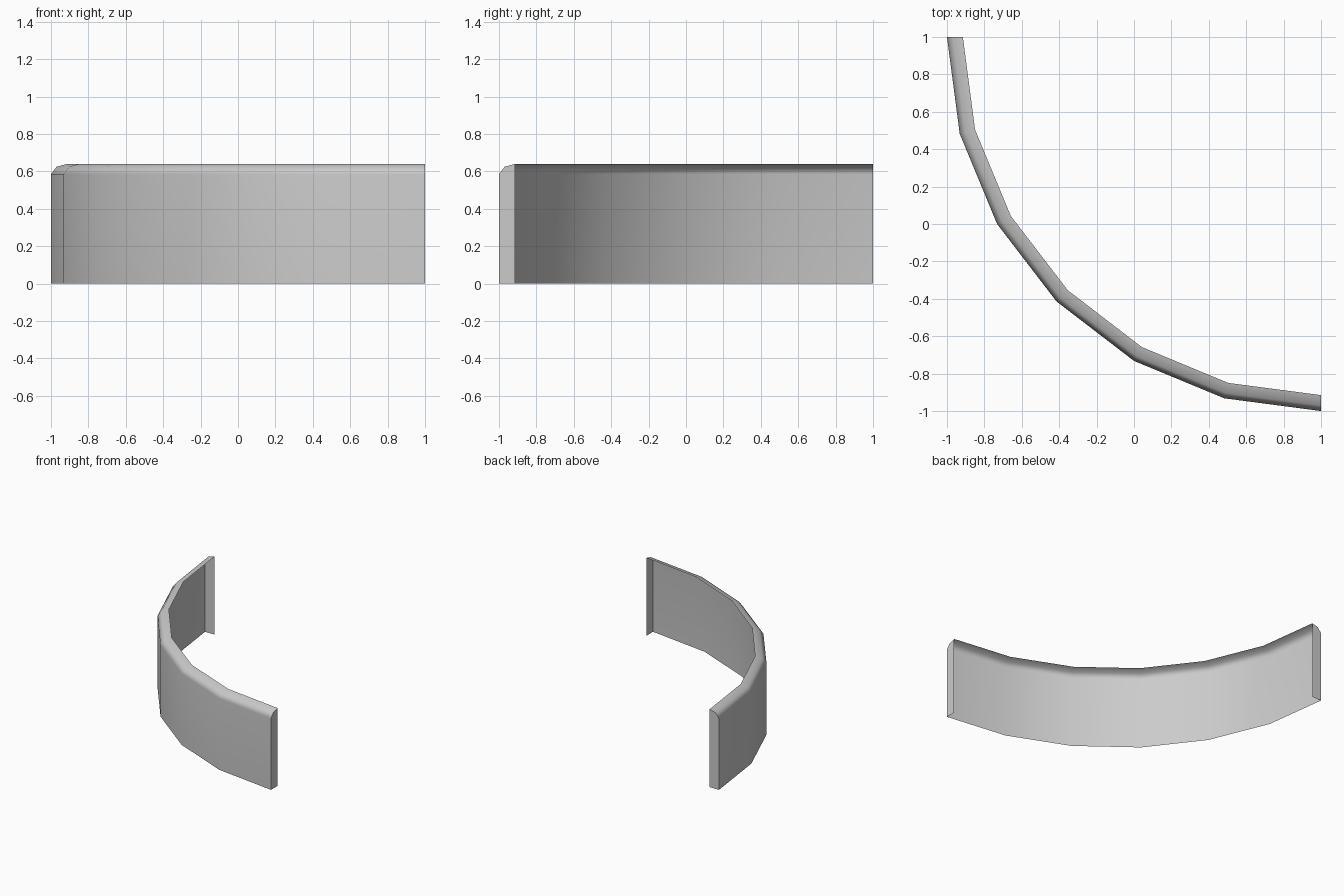
import bpy, bmesh, math

cube = bpy.data.objects.get("Cube")
if cube:
    bpy.data.objects.remove(cube, do_unlink=True)

# Plain grey finish
grey = bpy.data.materials.new("light_grey")
grey.use_nodes = True
colour = (0.6, 0.6, 0.6, 1)
grey.diffuse_color = colour
grey.node_tree.nodes["Principled BSDF"].inputs["Base Color"].default_value = colour

SEGMENTS = 6
CENTRE = 1.0
INNER = 1.915
# Radius and height, from the foot of the wall over the rounded lip
PROFILE = [(2, 0), (2, 0.585), (1.97, 0.625), (INNER, 0.64)]


def ring_point(angle, radius, z):
    return (CENTRE - radius * math.cos(angle), CENTRE - radius * math.sin(angle), z)


bm = bmesh.new()

# Curved outer wall and lip, open underneath and behind
rows = []
for i in range(SEGMENTS + 1):
    angle = math.pi / 2 * i / SEGMENTS
    rows.append([bm.verts.new(ring_point(angle, r, z)) for r, z in PROFILE])
for a, b in zip(rows, rows[1:]):
    for j in range(len(PROFILE) - 1):
        bm.faces.new((a[j], b[j], b[j + 1], a[j + 1]))

# Flat caps closing the two ends
for row, angle in ((rows[0], 0), (rows[-1], math.pi / 2)):
    foot = bm.verts.new(ring_point(angle, INNER, 0))
    cap = row + [foot]
    bm.faces.new(cap if angle == 0 else cap[::-1])

bm.normal_update()
mesh = bpy.data.meshes.new("curved_wall")
bm.to_mesh(mesh)
bm.free()
mesh.materials.append(grey)
wall = bpy.data.objects.new("curved_wall", mesh)
bpy.context.collection.objects.link(wall)

# Smooth wall and lip, sharp edges at the caps
bpy.ops.object.select_all(action="DESELECT")
wall.select_set(True)
bpy.context.view_layer.objects.active = wall
bpy.ops.object.shade_smooth_by_angle(angle=math.radians(50))
weighted = wall.modifiers.new("even_shading", "WEIGHTED_NORMAL")
weighted.keep_sharp = True
